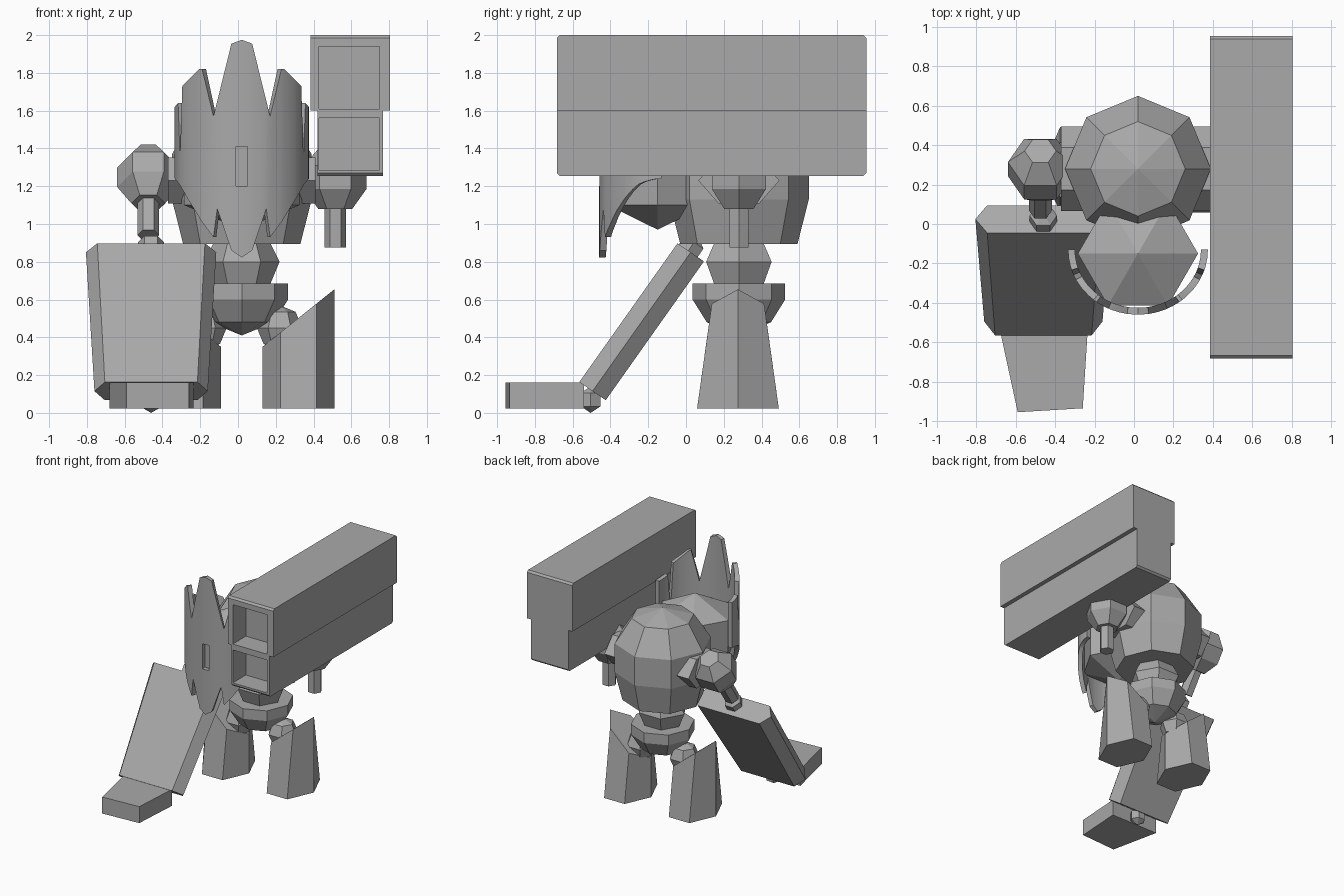
import bpy
import bmesh
from math import sin, cos, asin, pi
from mathutils import Vector

cube = bpy.data.objects.get("Cube")
if cube:
    bpy.data.objects.remove(cube, do_unlink=True)

MID = 0.02      # body centre line
BACK = 0.28     # body depth centre

gray = bpy.data.materials.new("plain gray")
gray.use_nodes = True
gray.diffuse_color = (0.4, 0.4, 0.4, 1)
gray.node_tree.nodes["Principled BSDF"].inputs["Base Color"].default_value = gray.diffuse_color


def loft(name, rings):
    """Skin a list of equal-length point rings and cap both ends."""
    bm = bmesh.new()
    rows = [[bm.verts.new(p) for p in ring] for ring in rings]
    count = len(rows[0])
    for low, high in zip(rows, rows[1:]):
        for i in range(count):
            j = (i + 1) % count
            bm.faces.new((low[i], low[j], high[j], high[i]))
    bm.faces.new(rows[0][::-1])
    bm.faces.new(rows[-1])
    bmesh.ops.remove_doubles(bm, verts=bm.verts, dist=0.0005)
    bmesh.ops.recalc_face_normals(bm, faces=bm.faces)
    mesh = bpy.data.meshes.new(name)
    bm.to_mesh(mesh)
    bm.free()
    mesh.materials.append(gray)
    obj = bpy.data.objects.new(name, mesh)
    bpy.context.collection.objects.link(obj)
    return obj


def lathe(name, profile, sides, loc):
    """Faceted solid of revolution from (radius, height) pairs."""
    angles = [2 * pi * i / sides for i in range(sides)]
    obj = loft(name, [[(r * cos(a), r * sin(a), z) for a in angles] for r, z in profile])
    obj.location = loc
    return obj


def ball(name, radius, loc, rings=3):
    steps = [pi * i / rings for i in range(rings + 1)]
    return lathe(name, [(radius * sin(a), -radius * cos(a)) for a in steps], 6, loc)


def rect(x0, x1, z0, z1, y):
    return [(x0, y, z0), (x1, y, z0), (x1, y, z1), (x0, y, z1)]


def table(points, x):
    """Piecewise linear lookup."""
    for (xa, za), (xb, zb) in zip(points, points[1:]):
        if x <= xb:
            return za + (zb - za) * (x - xa) / (xb - xa)
    return points[-1][1]


hexagon = [pi * i / 3 for i in range(6)]

# Torso, waist, pelvis and flattened shoulder axle
lathe("torso", [(0.31, 0.893), (0.37, 1.13), (0.37, 1.37), (0.24, 1.57), (0, 1.64)], 8, (MID, BACK, 0))
lathe("waist", [(0.15, 0.68), (0.2, 0.8), (0.14, 0.92)], 6, (MID, BACK, 0))
lathe("pelvis", [(0, 0.41), (0.17, 0.48), (0.245, 0.6), (0.245, 0.685)], 8, (MID, BACK, 0))
loft("shoulder_axle", [[(MID + x, BACK + 0.215 * cos(a), 1.23 + 0.14 * sin(a)) for a in hexagon]
                       for x in (-0.39, 0.39)])

# Head
lathe("head", [(0, 0.97), (0.305, 1.1), (0.305, 1.45), (0, 1.6)], 6, (MID, -0.15, 0))

# Crowned mask: curved shell with a jagged top and bottom rim
RX, RY, THICK = 0.355, 0.33, 0.035
top_rim = [(0, 1.975), (0.055, 1.955), (0.15, 1.57), (0.21, 1.82), (0.225, 1.82),
           (0.315, 1.73), (0.327, 1.35), (0.337, 1.64), (RX, 1.62)]
low_rim = [(0, 0.823), (0.055, 0.86), (0.13, 1.08), (0.15, 0.93), (0.21, 1.01),
           (0.29, 1.14), (0.33, 1.21), (RX, 1.24)]
half = {x for x, z in top_rim + low_rim} | {RX * sin(pi * i / 24) for i in range(12)}
columns = []
for x in sorted(half | {-x for x in half}):
    t = asin(max(-1, min(1, x / RX)))
    outer = (MID + RX * sin(t), -0.13 - RY * cos(t))
    inner = (MID + (RX - THICK) * sin(t), -0.13 - (RY - THICK) * cos(t))
    high, low = table(top_rim, abs(x)), table(low_rim, abs(x))
    columns.append([(*outer, low), (*outer, high), (*inner, high), (*inner, low)])
mask = loft("mask", columns)

# Visor slot through the mask
cutter = loft("slot_cutter", [rect(MID - 0.03, MID + 0.03, 1.2, 1.41, y) for y in (-0.6, -0.3)])
cutter.hide_render = True
slot = mask.modifiers.new("slot", 'BOOLEAN')
slot.operation = 'DIFFERENCE'
slot.object = cutter
bpy.ops.object.select_all(action='DESELECT')
bpy.context.view_layer.objects.active = mask
mask.select_set(True)
bpy.ops.object.modifier_apply(modifier=slot.name)
bpy.data.objects.remove(cutter, do_unlink=True)
bpy.ops.object.shade_smooth_by_angle(angle=pi / 6)

# Arms, hips and legs on both sides; the right arm swings forward
for label, side, swing in (("left", 1, 0), ("right", -1, -0.6)):
    shoulder = (MID + side * 0.495, BACK, 1.25)
    upper = lathe(label + "_shoulder", [(0.09, -0.17), (0.165, -0.065), (0.165, 0.06), (0.08, 0.16)],
                  6, shoulder)
    forearm = lathe(label + "_forearm", [(0.058, -0.375), (0.058, -0.1)], 6, shoulder)
    for part in (upper, forearm):
        part.rotation_euler.x = swing
    ball(label + "_hip", 0.12, (MID + side * 0.2, BACK, 0.45), rings=4)
    foot, knee = [], []
    for a in hexagon:
        x = 0.3 + 0.19 * cos(a)
        z = 0.35 + 0.8 * (x - 0.11)
        foot.append((MID + side * x, 0.275 + 0.25 * sin(a), 0.022))
        knee.append((MID + side * x, 0.275 + (0.255 - 0.165 * z) * sin(a), z))
    loft(label + "_leg", [foot, knee])

# Right hand gripping the blade
ball("right_hand", 0.08, (-0.46, 0.02, 0.87)).rotation_euler.x = -0.6

# Leaning slab blade with bevelled sides
normal = Vector((0, 0.07, -0.048))


def blade_ring(centre, wide, flat):
    outline = [(wide, 0), (flat, 1), (-flat, 1), (-wide, 0), (-flat, -1), (flat, -1)]
    return [Vector(centre) + Vector((x, 0, 0)) + normal * k for x, k in outline]


loft("blade", [blade_ring((-0.46, 0.025, 0.85), 0.345, 0.285),
               blade_ring((-0.46, -0.495, 0.115), 0.3, 0.245)])
ball("blade_tip_joint", 0.07, (-0.46, -0.505, 0.07))

# Flat head at the foot of the blade
outline = [(-0.59, -0.955), (-0.26, -0.935), (-0.235, -0.54), (-0.68, -0.54)]
loft("blade_foot", [[(x, y, z) for x, y in outline] for z in (0.022, 0.16)])


# Twin-barrel launcher with recessed openings and bevelled end edges
def barrel(name, x0, x1, z0, z1, mouth, trim_low, trim_high):
    end = (x0, x1, z0 + trim_low, z1 - trim_high)
    full = (x0, x1, z0, z1)
    loft(name, [rect(*end, 0.955), rect(*full, 0.94), rect(*full, -0.668), rect(*end, -0.683),
                rect(*mouth, -0.683), rect(*mouth, -0.51)])


barrel("upper_barrel", 0.385, 0.805, 1.6, 2.0, (0.43, 0.748, 1.61, 1.94), 0, 0.015)
barrel("lower_barrel", 0.42, 0.768, 1.255, 1.6, (0.43, 0.748, 1.285, 1.56), 0.015, 0)
